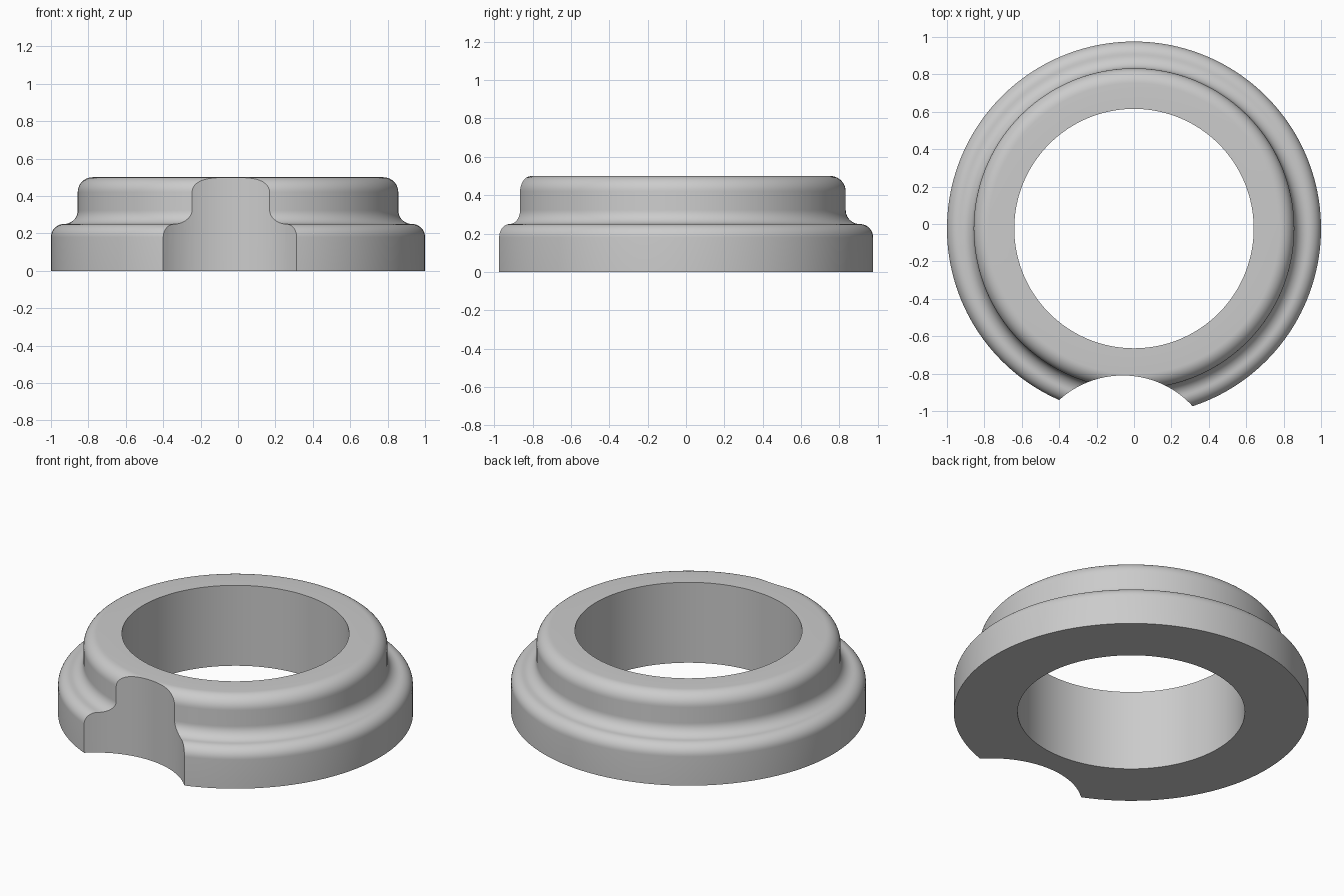
import bpy, bmesh, math
from mathutils import Vector

cube = bpy.data.objects.get("Cube")
if cube:
    bpy.data.objects.remove(cube, do_unlink=True)

CENTRE = Vector((0, -0.0245, 0))
R_FLANGE, R_COLLAR, R_BORE = 1.0, 0.857, 0.64
Z_STEP, Z_TOP = 0.25, 0.5
SEGMENTS = 160


def material(name, rgb):
    mat = bpy.data.materials.new(name)
    mat.use_nodes = True
    mat.diffuse_color = (*rgb, 1)
    mat.node_tree.nodes["Principled BSDF"].inputs["Base Color"].default_value = (*rgb, 1)
    return mat


def arc(cr, cz, radius, start, end, steps=10):
    """Points of a fillet in the radius / height plane."""
    angles = [math.radians(start + (end - start) * i / steps) for i in range(steps + 1)]
    return [(cr + radius * math.cos(a), cz + radius * math.sin(a)) for a in angles]


def lathe(name, profile, mat):
    """Revolve a closed profile about the vertical axis."""
    bm = bmesh.new()
    rings = []
    for i in range(SEGMENTS):
        a = 2 * math.pi * i / SEGMENTS
        rings.append([bm.verts.new((r * math.cos(a), r * math.sin(a), z)) for r, z in profile])
    count = len(profile)
    for i in range(SEGMENTS):
        this, nxt = rings[i], rings[(i + 1) % SEGMENTS]
        for j in range(count):
            k = (j + 1) % count
            bm.faces.new((this[j], nxt[j], nxt[k], this[k]))
    bmesh.ops.recalc_face_normals(bm, faces=bm.faces)
    mesh = bpy.data.meshes.new(name)
    bm.to_mesh(mesh)
    bm.free()
    mesh.materials.append(mat)
    obj = bpy.data.objects.new(name, mesh)
    bpy.context.collection.objects.link(obj)
    return obj


grey = material("plain grey", (0.6, 0.6, 0.6))

# Stepped ring: rounded flange, concave fillet, rounded collar, straight bore
edge, cove, crown = 0.07, 0.073, 0.08
profile = [(R_BORE, 0), (R_FLANGE, 0)]
profile += arc(R_FLANGE - edge, Z_STEP - edge, edge, 0, 90)
profile += arc(R_COLLAR + cove, Z_STEP + cove, cove, 270, 180)[1:]
profile += arc(R_COLLAR - crown, Z_TOP - crown, crown, 0, 90)
profile += [(R_BORE, Z_TOP)]
ring = lathe("stepped_ring", profile, grey)
ring.location = CENTRE

# Round notch cut through the front edge
bpy.ops.mesh.primitive_cylinder_add(vertices=SEGMENTS, radius=0.507, depth=2,
                                    location=(-0.06, -1.317, 0))
cutter = bpy.context.object
cutter.name = "notch_cutter"
cutter.data.materials.append(grey)
cutter.hide_render = True

bpy.ops.object.select_all(action='DESELECT')
ring.select_set(True)
bpy.context.view_layer.objects.active = ring
cut = ring.modifiers.new("front_notch", 'BOOLEAN')
cut.operation = 'DIFFERENCE'
cut.solver = 'EXACT'
cut.object = cutter
bpy.ops.object.modifier_apply(modifier=cut.name)
bpy.data.objects.remove(cutter, do_unlink=True)

bpy.ops.object.shade_smooth_by_angle(angle=math.radians(30))
